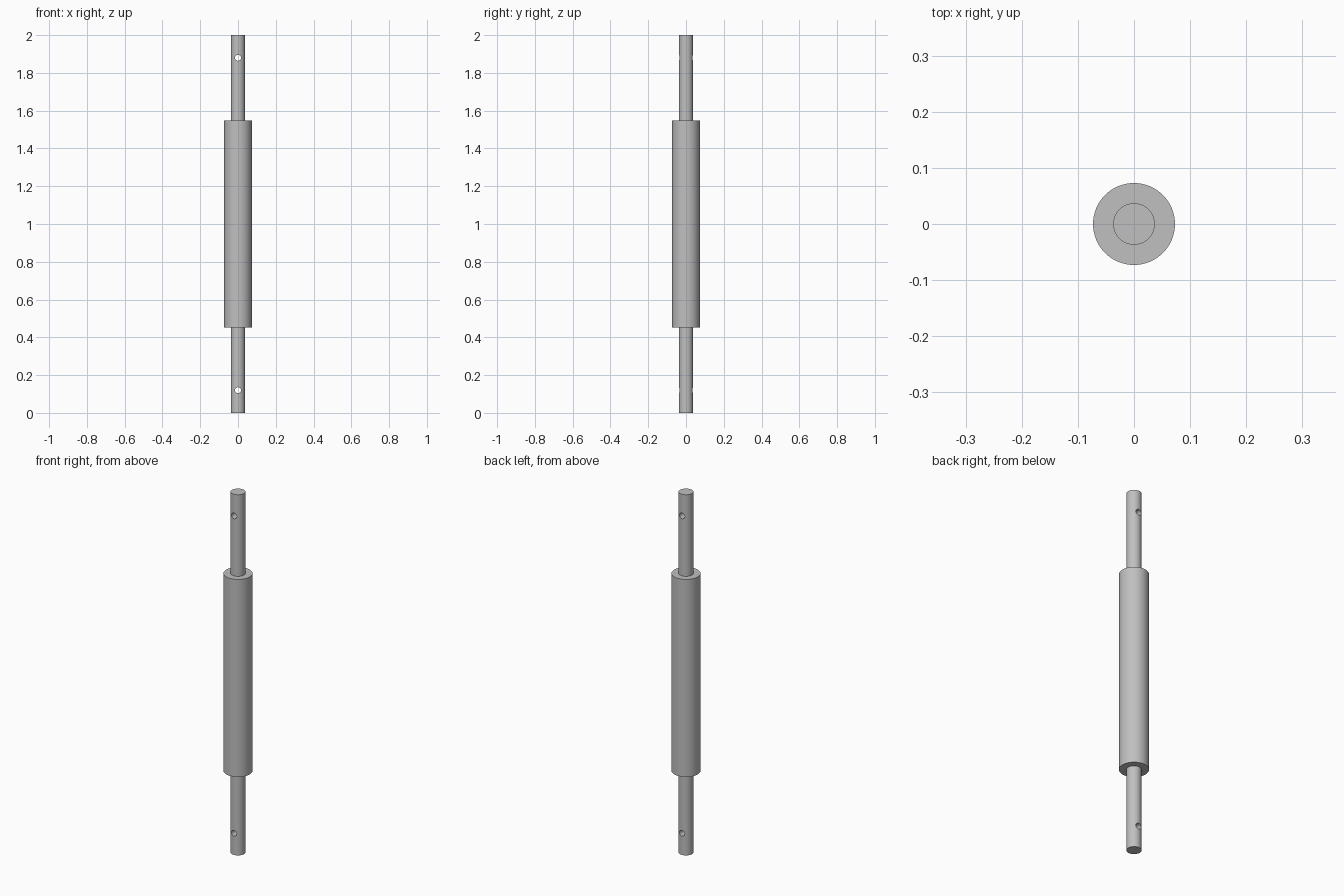
import bpy
import math

cube = bpy.data.objects.get("Cube")
if cube:
    bpy.data.objects.remove(cube, do_unlink=True)

LENGTH = 2.0
ROD_RADIUS = 0.037
SLEEVE_RADIUS = 0.073
SLEEVE_LENGTH = 1.095
HOLE_RADIUS = 0.016
HOLE_INSET = 0.12

steel = bpy.data.materials.new("brushed_steel")
steel.use_nodes = True
steel.diffuse_color = (0.527, 0.527, 0.527, 1)
steel.node_tree.nodes["Principled BSDF"].inputs["Base Color"].default_value = steel.diffuse_color


def cylinder(name, radius, depth, z, sides=64, tilt=0.0):
    bpy.ops.mesh.primitive_cylinder_add(vertices=sides, radius=radius, depth=depth,
                                        location=(0, 0, z), rotation=(tilt, 0, 0))
    obj = bpy.context.object
    obj.name = name
    obj.data.materials.append(steel)
    return obj


def smooth(obj):
    bpy.ops.object.select_all(action='DESELECT')
    obj.select_set(True)
    bpy.context.view_layer.objects.active = obj
    bpy.ops.object.shade_smooth_by_angle(angle=math.radians(30))


# Long inner rod and the thicker sleeve around its middle
rod = cylinder("inner_rod", ROD_RADIUS, LENGTH, LENGTH / 2)
sleeve = cylinder("outer_sleeve", SLEEVE_RADIUS, SLEEVE_LENGTH, LENGTH / 2)

# Pin holes drilled front to back near both rod ends
for z in (HOLE_INSET, LENGTH - HOLE_INSET):
    drill = cylinder("pin_hole_cutter", HOLE_RADIUS, ROD_RADIUS * 4, z, 32, math.pi / 2)
    drill.hide_render = True
    cut = rod.modifiers.new("pin_hole", 'BOOLEAN')
    cut.operation = 'DIFFERENCE'
    cut.solver = 'EXACT'
    cut.object = drill
    bpy.context.view_layer.objects.active = rod
    bpy.ops.object.modifier_apply(modifier=cut.name)
    bpy.data.objects.remove(drill, do_unlink=True)

for part in (rod, sleeve):
    smooth(part)
